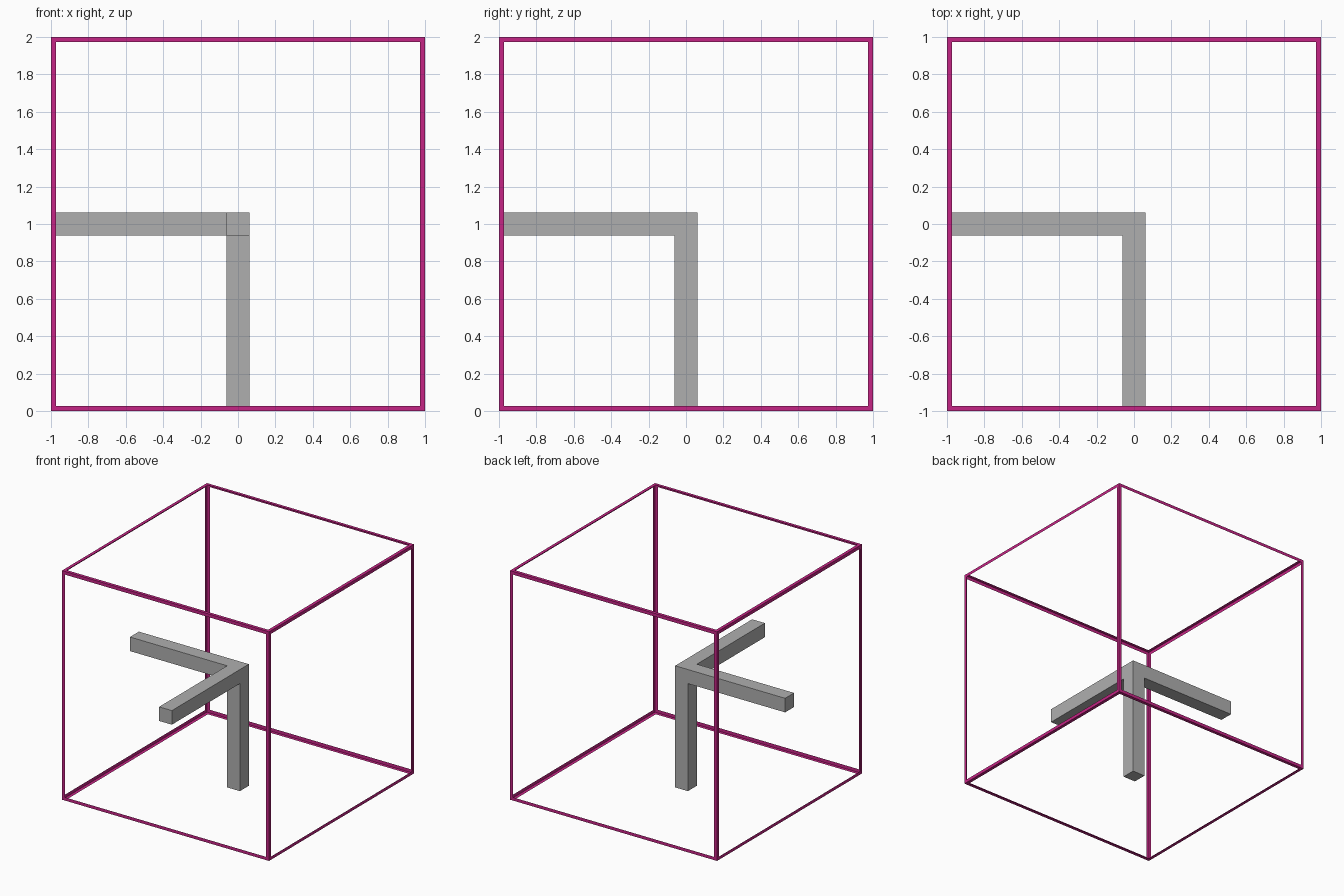
import bpy, bmesh
from mathutils import Vector

if "Cube" in bpy.data.objects:
    bpy.data.objects.remove(bpy.data.objects["Cube"])

T = 0.028    # width of the frame strips
R = 0.0615   # half thickness of the arms


def finish(name, bm, color):
    bmesh.ops.recalc_face_normals(bm, faces=bm.faces)
    mesh = bpy.data.meshes.new(name)
    bm.to_mesh(mesh)
    bm.free()
    obj = bpy.data.objects.new(name, mesh)
    obj.location.z = 1
    bpy.context.collection.objects.link(obj)
    mat = bpy.data.materials.new(name + "_color")
    mat.diffuse_color = color
    mat.use_nodes = True
    mat.node_tree.nodes["Principled BSDF"].inputs["Base Color"].default_value = mat.diffuse_color
    mesh.materials.append(mat)


# Outer frame: thin angle strips left along the edges of an open cube
bm = bmesh.new()
bmesh.ops.create_cube(bm, size=2)
panels = bm.faces[:]
bmesh.ops.inset_individual(bm, faces=panels, thickness=T, use_even_offset=True)
bmesh.ops.delete(bm, geom=panels, context='FACES')
finish("cube_frame", bm, (0.56, 0.018, 0.235, 1))

# Three arms growing from one corner block to the left, front and floor
bm = bmesh.new()
bmesh.ops.create_cube(bm, size=2 * R)
for d in (Vector((-1, 0, 0)), Vector((0, -1, 0)), Vector((0, 0, -1))):
    bm.normal_update()
    face = max((f for f in bm.faces if f.calc_area() < 5 * R * R),
               key=lambda f: f.normal.dot(d))
    new = bmesh.ops.extrude_discrete_faces(bm, faces=[face])["faces"]
    bmesh.ops.translate(bm, verts=new[0].verts[:], vec=d * (1 - R))
bmesh.ops.dissolve_limit(bm, angle_limit=0.01, verts=bm.verts, edges=bm.edges)
finish("three_way_arms", bm, (0.43, 0.43, 0.43, 1))
